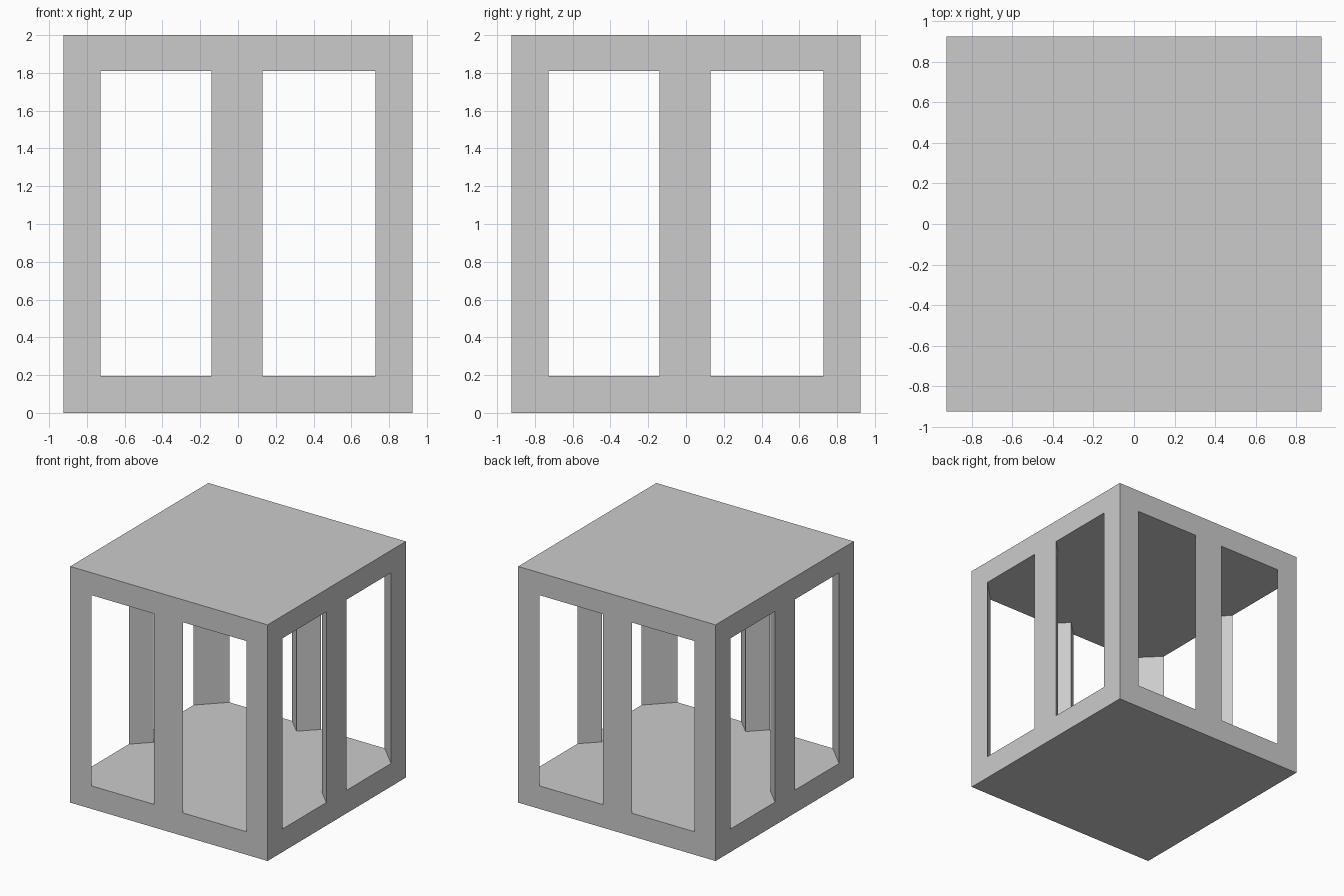
import bpy, bmesh

if "Cube" in bpy.data.objects:
    bpy.data.objects.remove(bpy.data.objects["Cube"])

H, W = 2.0, 0.925           # height, half width
FLOOR, CEIL = 0.195, 1.81   # window sill and head
CORNER = 0.727              # where the corner posts start
MULL = 0.135                # half width and depth of the middle posts


def prism(name, outline, z0, z1):
    bm = bmesh.new()
    base = bm.faces.new([bm.verts.new((x, y, z0)) for x, y in outline])
    top = bmesh.ops.extrude_face_region(bm, geom=[base])["geom"]
    bmesh.ops.translate(bm, vec=(0, 0, z1 - z0),
                        verts=[v for v in top if isinstance(v, bmesh.types.BMVert)])
    bmesh.ops.recalc_face_normals(bm, faces=bm.faces)
    mesh = bpy.data.meshes.new(name)
    bm.to_mesh(mesh)
    bm.free()
    obj = bpy.data.objects.new(name, mesh)
    bpy.context.collection.objects.link(obj)
    return obj


# Solid block: floor slab, roof slab and posts in one piece
body = prism("pavilion_body", [(-W, -W), (W, -W), (W, W), (-W, W)], 0, H)

# Plan of the open space, leaving triangular corner and middle posts
plan = []
out = W + 0.2
for k in range(4):
    c = -0.005 if k < 2 else 0.005
    side = [(-CORNER, -W), (-CORNER, -out), (c - MULL, -out), (c - MULL, -W),
            (c, -W + MULL), (c + MULL, -W), (c + MULL, -out),
            (CORNER, -out), (CORNER, -W)]
    for x, y in side:
        for _ in range(k):
            x, y = -y, x
        plan.append((x, y))
cutter = prism("opening_cutter", plan, FLOOR, CEIL)
cutter.hide_render = True

# Cut the openings, then drop the helper
mod = body.modifiers.new("openings", "BOOLEAN")
mod.operation = "DIFFERENCE"
mod.solver = "EXACT"
mod.object = cutter
bpy.context.view_layer.objects.active = body
body.select_set(True)
bpy.ops.object.modifier_apply(modifier=mod.name)
bpy.data.objects.remove(cutter)
